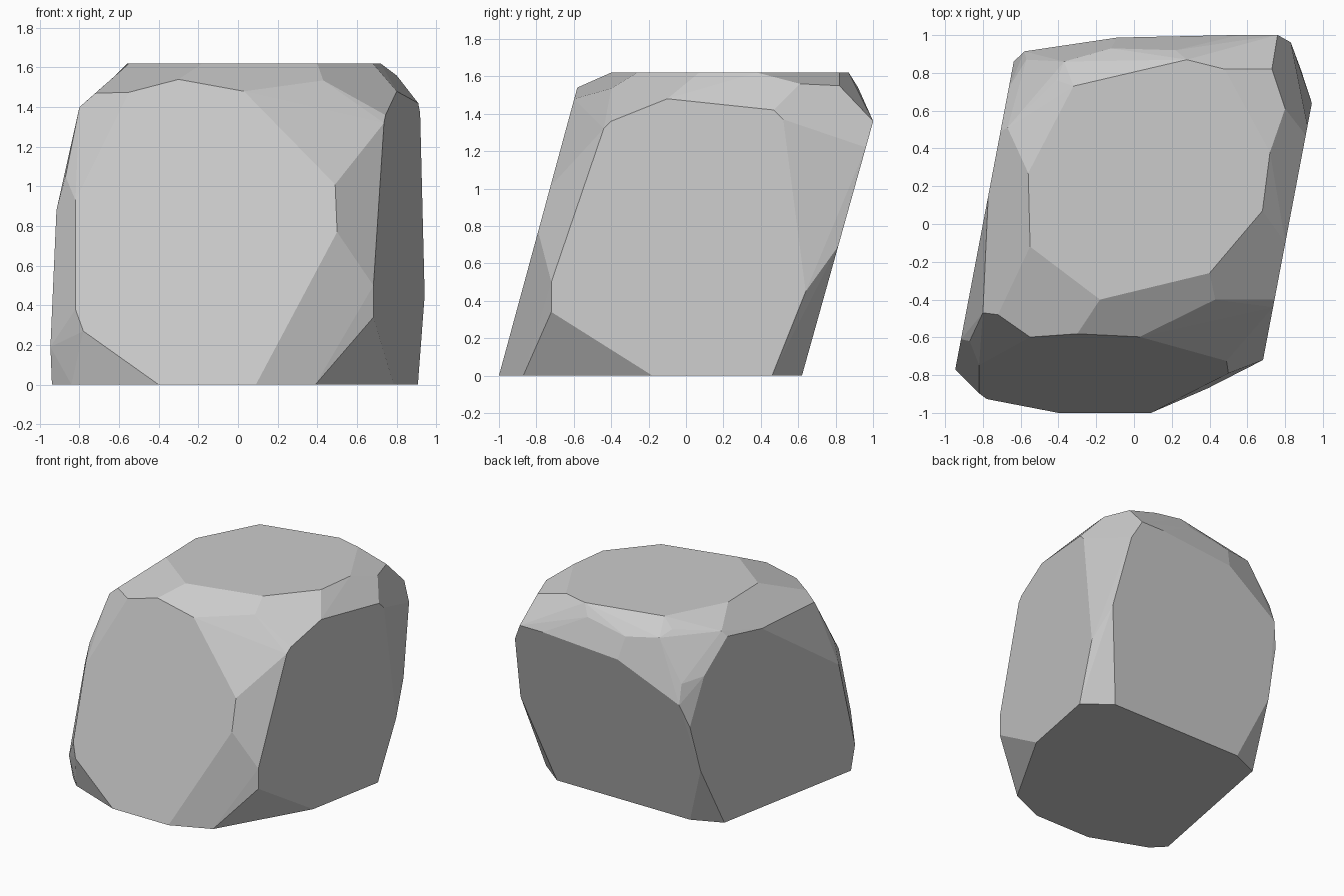
import bpy
import bmesh
import math

# Remove the default cube only
default_cube = bpy.data.objects.get("Cube")
if default_cube is not None:
    bpy.data.objects.remove(default_cube, do_unlink=True)

HEIGHT = 1.62


# The boulder is a skewed block: each helper places a point on one slanted side
def on_front(x, z):
    return (x, -1 + 0.272 * z, z)


def on_back(x, z):
    return (x, 0.62 + 0.28 * z, z)


def on_right_hand(y, z):
    return (0.82 + 0.19 * y, y, z)


def on_left_hand(y, z):
    return (-0.8 + 0.19 * y, y, z)


def on_top(x, y):
    return (x, y, HEIGHT)


# Outline of the flat area on each side of the block
front_outline = [(-.4, 0), (.09, 0), (.5, .77), (.49, 1.01), (.03, 1.48),
                 (-.3, 1.54), (-.55, 1.475), (-.82, .93), (-.82, .38), (-.78, .27)]
back_outline = [(-.47, 0), (.7, 0), (.885, .69), (.83, 1.22),
                (.76, 1.36), (.56, 1.36), (-.09, 1.31), (-.58, 1.05)]
right_hand_outline = [(-.87, 0), (-.72, .34), (-.72, .5), (-.44, 1.32), (-.4, 1.36),
                      (-.1, 1.48), (.47, 1.42), (.52, 1.37), (.64, .45), (.46, 0),
                      (-.18, 0)]
left_hand_outline = [(-.73, 0), (-.77, .19), (-.61, .88), (.15, 1.42), (.49, 1.47),
                     (.72, 1.23), (.86, .87), (.755, .49), (.52, 0)]
top_outline = [(.72, .38), (.68, .07), (.4, -.26), (-.18, -.4), (-.55, -.12),
               (-.56, .27), (-.32, .73), (.28, .87), (.48, .82)]

# Corners where chipped facets meet between the sides
chipped_front = [(.43, -.4, 1.535), (-.8, -.47, 1.4), (-.72, -.48, 1.47),
                 (-.87, -.62, 1.05), (-.84, -.83, 0)]
chipped_back = [(.73, .82, 1.55), (.8, .61, 1.56), (.22, .92, 1.54), (-.12, .93, 1.48),
                (-.37, .86, 1.51), (-.41, .76, 1.55), (-.67, .51, 1.51), (-.57, .87, 1.2)]

sides = [
    (on_front, front_outline),
    (on_back, back_outline),
    (on_left_hand, left_hand_outline),
    (on_top, top_outline),
]

points = chipped_front + chipped_back
for place, outline in sides:
    points += [place(a, b) for a, b in outline]

# The first right-hand corner sits on the base, inside the chipped front corner
points += [on_right_hand(y, z) for y, z in right_hand_outline[1:]]
points.append((.39, right_hand_outline[0][0], 0))

# Wrap the corners in a convex shell and merge its flat areas into clean facets
bm = bmesh.new()
for point in points:
    bm.verts.new(point)
bmesh.ops.convex_hull(bm, input=bm.verts[:])
loose = [v for v in bm.verts if not v.link_faces]
bmesh.ops.delete(bm, geom=loose, context='VERTS')
bmesh.ops.dissolve_limit(bm, angle_limit=math.radians(3.5),
                         verts=bm.verts[:], edges=bm.edges[:])
bmesh.ops.recalc_face_normals(bm, faces=bm.faces[:])
for face in bm.faces:
    face.smooth = False

mesh = bpy.data.meshes.new("boulder")
bm.to_mesh(mesh)
bm.free()
boulder = bpy.data.objects.new("boulder", mesh)
bpy.context.collection.objects.link(boulder)

# Plain stone colour
stone = bpy.data.materials.new("light_grey_stone")
stone.use_nodes = True
stone_colour = (0.6, 0.6, 0.6, 1)
stone.diffuse_color = stone_colour
shader = next(n for n in stone.node_tree.nodes if n.type == 'BSDF_PRINCIPLED')
shader.inputs["Base Color"].default_value = stone_colour
mesh.materials.append(stone)
